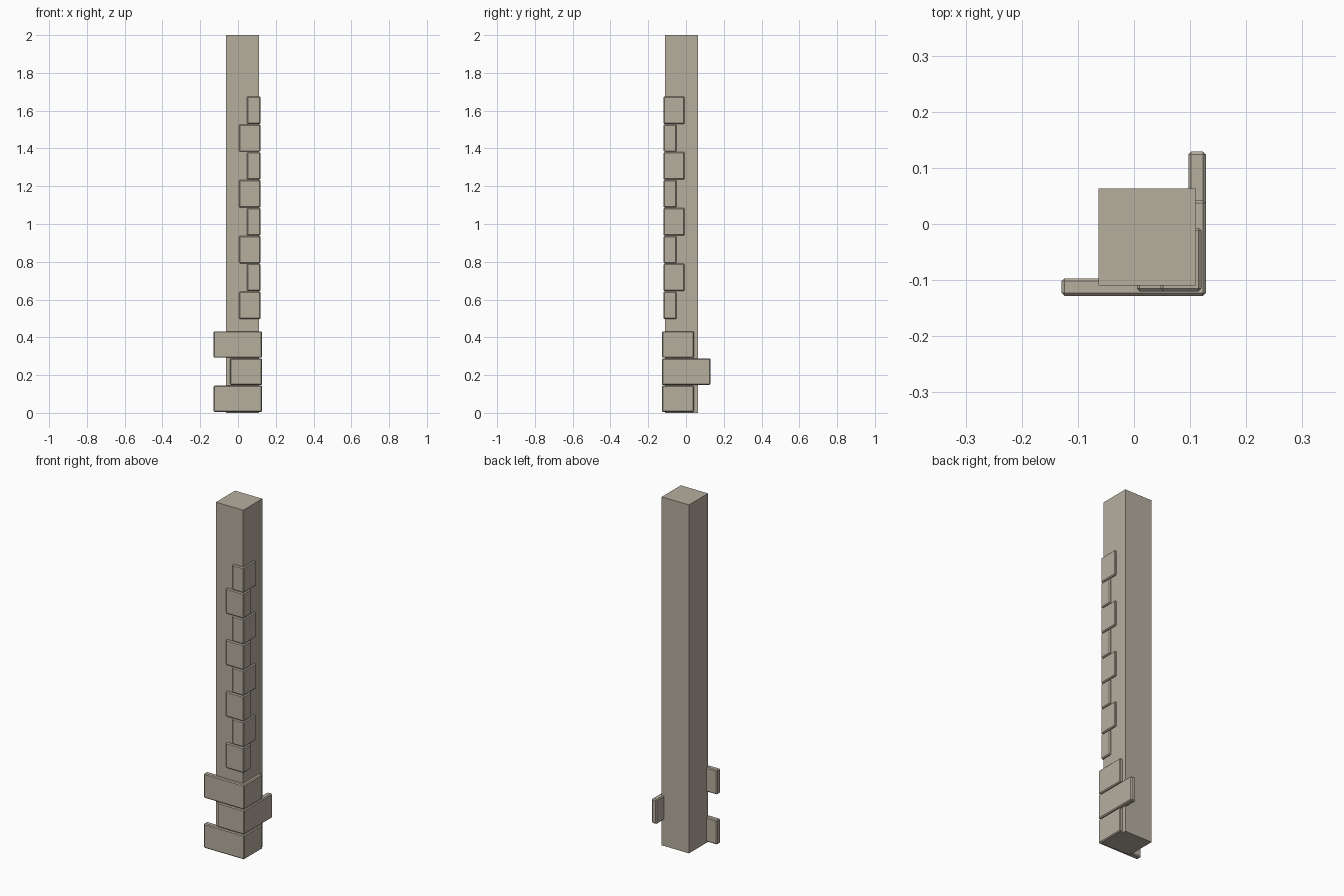
import bpy, bmesh

if "Cube" in bpy.data.objects:
    bpy.data.objects.remove(bpy.data.objects["Cube"])

stone = bpy.data.materials.new("beige stone")
stone.diffuse_color = (0.47, 0.425, 0.345, 1)
stone.use_nodes = True
stone.node_tree.nodes["Principled BSDF"].inputs["Base Color"].default_value = stone.diffuse_color


def prism(name, outline, z0, z1, bevel=0.0):
    """Extrude a counter-clockwise outline from z0 to z1."""
    bm = bmesh.new()
    face = bm.faces.new([bm.verts.new((x, y, z0)) for x, y in outline])
    ext = bmesh.ops.extrude_face_region(bm, geom=[face], use_keep_orig=True)
    for v in ext["geom"]:
        if isinstance(v, bmesh.types.BMVert):
            v.co.z = z1
    bmesh.ops.recalc_face_normals(bm, faces=bm.faces)
    if bevel:
        bmesh.ops.bevel(bm, geom=bm.edges[:], offset=bevel, segments=1,
                        affect='EDGES', profile=0.5)
    mesh = bpy.data.meshes.new(name)
    bm.to_mesh(mesh)
    bm.free()
    mesh.materials.append(stone)
    ob = bpy.data.objects.new(name, mesh)
    bpy.context.collection.objects.link(ob)
    return ob


def corner_block(name, left, back, outer, thick, z0, z1):
    """L-shaped quoin wrapping the front right corner."""
    inner = outer - thick
    prism(name, [(left, -outer), (outer, -outer), (outer, back),
                 (inner, back), (inner, -inner), (left, -inner)],
          z0, z1, 0.005)


# Square column
prism("column", [(-0.063, -0.11), (0.11, -0.11), (0.11, 0.063), (-0.063, 0.063)], 0, 2)

# Three large base blocks, long arm alternating between front and side
for i in range(3):
    left, back = ((-0.129, 0.042), (-0.042, 0.129))[i % 2]
    z = 0.005 + i * 0.1435
    corner_block(f"base_block_{i + 1}", left, back, 0.128, 0.031, z, z + 0.14)

# Eight small quoins up the corner
for i in range(8):
    left, back = ((0.005, -0.05), (0.047, -0.007))[i % 2]
    z = 0.497 + i * 0.1476
    corner_block(f"quoin_{i + 1}", left, back, 0.12, 0.025, z, z + 0.145)
